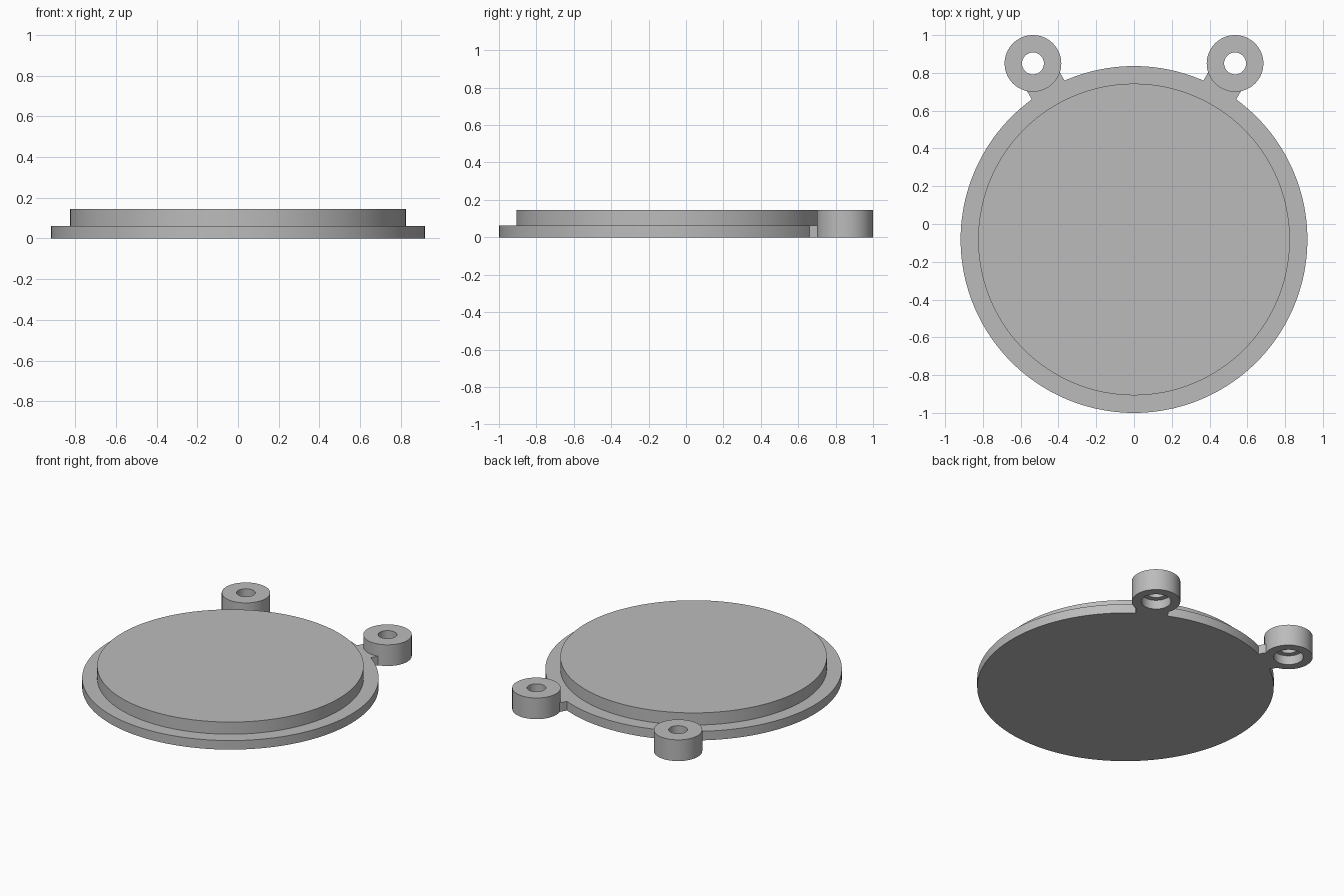
import bpy
import bmesh
import math
from mathutils import Matrix, Vector

cube = bpy.data.objects.get("Cube")
if cube:
    bpy.data.objects.remove(cube, do_unlink=True)

# Single grey plastic material
grey = bpy.data.materials.new("grey plastic")
grey.use_nodes = True
grey.diffuse_color = (0.5, 0.5, 0.5, 1)
bsdf = next(n for n in grey.node_tree.nodes if n.type == "BSDF_PRINCIPLED")
bsdf.inputs["Base Color"].default_value = grey.diffuse_color

FLANGE_H = 0.062
TOTAL_H = 0.145
CENTRE = Vector((0, -0.082, 0))
EYELET = Vector((0.535, 0.85, 0))


def finish(name, bm):
    """Turn a bmesh into a smooth-sided object with sharp rims."""
    bmesh.ops.remove_doubles(bm, verts=bm.verts, dist=0.00001)
    bmesh.ops.recalc_face_normals(bm, faces=bm.faces)
    mesh = bpy.data.meshes.new(name)
    bm.to_mesh(mesh)
    bm.free()
    mesh.materials.append(grey)
    obj = bpy.data.objects.new(name, mesh)
    bpy.context.collection.objects.link(obj)
    bpy.ops.object.select_all(action="DESELECT")
    obj.select_set(True)
    bpy.context.view_layer.objects.active = obj
    bpy.ops.object.shade_smooth_by_angle(angle=math.radians(30))
    return obj


def lathe(name, profile, position, steps):
    """Spin a radius/height profile around a vertical axis."""
    bm = bmesh.new()
    verts = [bm.verts.new((r, 0, z)) for r, z in profile]
    edges = [bm.edges.new(pair) for pair in zip(verts, verts[1:])]
    bmesh.ops.spin(bm, geom=verts + edges, cent=(0, 0, 0), axis=(0, 0, 1),
                   angle=math.tau, steps=steps, use_merge=True)
    obj = finish(name, bm)
    obj.location = position
    return obj


# Stepped round lid: wide flange below, narrower raised disc above
lathe("lid", [(0, 0), (0.918, 0), (0.918, FLANGE_H), (0.825, FLANGE_H),
              (0.825, TOTAL_H), (0, TOTAL_H)], CENTRE, 160)

# Eyelet section: through hole with a wider counterbore underneath
eyelet_profile = [(0.092, 0), (0.15, 0), (0.15, TOTAL_H), (0.058, TOTAL_H),
                  (0.058, FLANGE_H), (0.092, FLANGE_H), (0.092, 0)]

for side, label in ((1, "left"), (-1, "right")):
    spot = Vector((EYELET.x * side, EYELET.y, 0))
    lathe(label + "_eyelet", eyelet_profile, spot, 64)

    # Short radial arm joining the flange to the eyelet
    reach = spot - CENTRE
    start, end = 0.9, reach.length - 0.107
    bm = bmesh.new()
    bmesh.ops.create_cube(bm, size=1)
    bmesh.ops.scale(bm, vec=(end - start, 0.2, FLANGE_H), verts=bm.verts)
    bmesh.ops.translate(bm, vec=((start + end) / 2, 0, FLANGE_H / 2), verts=bm.verts)
    turn = Matrix.Rotation(math.atan2(reach.y, reach.x), 4, "Z")
    bmesh.ops.transform(bm, matrix=turn, verts=bm.verts)
    arm = finish(label + "_arm", bm)
    arm.location = CENTRE
